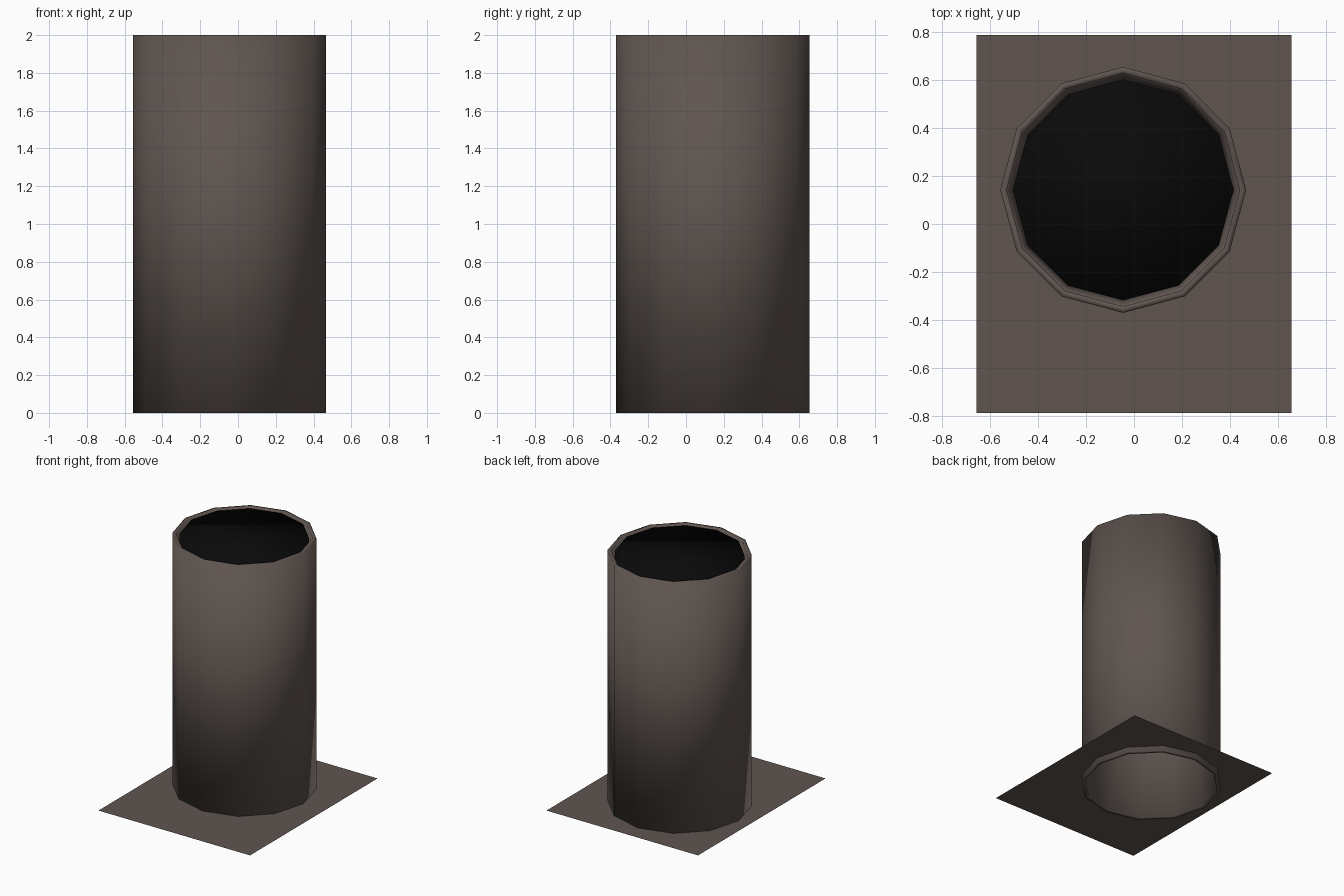
import bpy, bmesh, math

if "Cube" in bpy.data.objects:
    bpy.data.objects.remove(bpy.data.objects["Cube"])

SIDES = 12
CX, CY = -0.045, 0.142
R_OUT, R_MID, R_IN = 0.512, 0.485, 0.46
SHEET_Z = 0.043


def material(name, rgb):
    m = bpy.data.materials.new(name)
    m.diffuse_color = (*rgb, 1)
    m.use_nodes = True
    m.node_tree.nodes["Principled BSDF"].inputs["Base Color"].default_value = m.diffuse_color
    return m


def finish(bm, name, mat, smooth=False):
    bmesh.ops.recalc_face_normals(bm, faces=bm.faces)
    for f in bm.faces:
        f.smooth = smooth
    me = bpy.data.meshes.new(name)
    bm.to_mesh(me)
    bm.free()
    me.materials.append(mat)
    ob = bpy.data.objects.new(name, me)
    bpy.context.collection.objects.link(ob)
    return ob


def ring(bm, r, z):
    step = 2 * math.pi / SIDES
    return [bm.verts.new((CX + r * math.cos(i * step), CY + r * math.sin(i * step), z))
            for i in range(SIDES)]


def bridge(bm, a, b):
    for i in range(SIDES):
        j = (i + 1) % SIDES
        bm.faces.new((a[i], a[j], b[j], b[i]))


def loop_edges(bm, vs):
    return [bm.edges.new((vs[i], vs[(i + 1) % len(vs)])) for i in range(len(vs))]


metal = material("warm_grey_metal", (0.115, 0.091, 0.081))
black = material("soot_black", (0.003, 0.003, 0.003))

# Hollow pipe: closed wall profile, walls slightly thicker towards the middle
bm = bmesh.new()
profile = [(R_OUT, 0), (R_OUT, 2), (R_MID, 2), (R_IN, 1.0), (R_MID, 0)]
rings = [ring(bm, r, z) for r, z in profile]
for k, a in enumerate(rings):
    bridge(bm, a, rings[(k + 1) % len(rings)])
finish(bm, "pipe", metal, smooth=True)

# Dark plug filling the mouth of the pipe
bm = bmesh.new()
low, high = ring(bm, R_IN, 1.0), ring(bm, R_IN, 1.998)
bridge(bm, low, high)
bm.faces.new(low)
bm.faces.new(high)
finish(bm, "pipe_plug", black, smooth=True)

# Flat base sheet with an opening around the pipe
bm = bmesh.new()
corners = [bm.verts.new((x * 0.655, y * 0.787, SHEET_Z)) for x, y in ((-1, -1), (1, -1), (1, 1), (-1, 1))]
edges = loop_edges(bm, corners) + loop_edges(bm, ring(bm, R_OUT, SHEET_Z))
bmesh.ops.triangle_fill(bm, edges=edges, use_beauty=True, normal=(0, 0, 1))
for f in bm.faces:
    f.normal_update()
ob = finish(bm, "base_sheet", metal)
if ob.data.polygons[0].normal.z < 0:
    ob.data.flip_normals()
